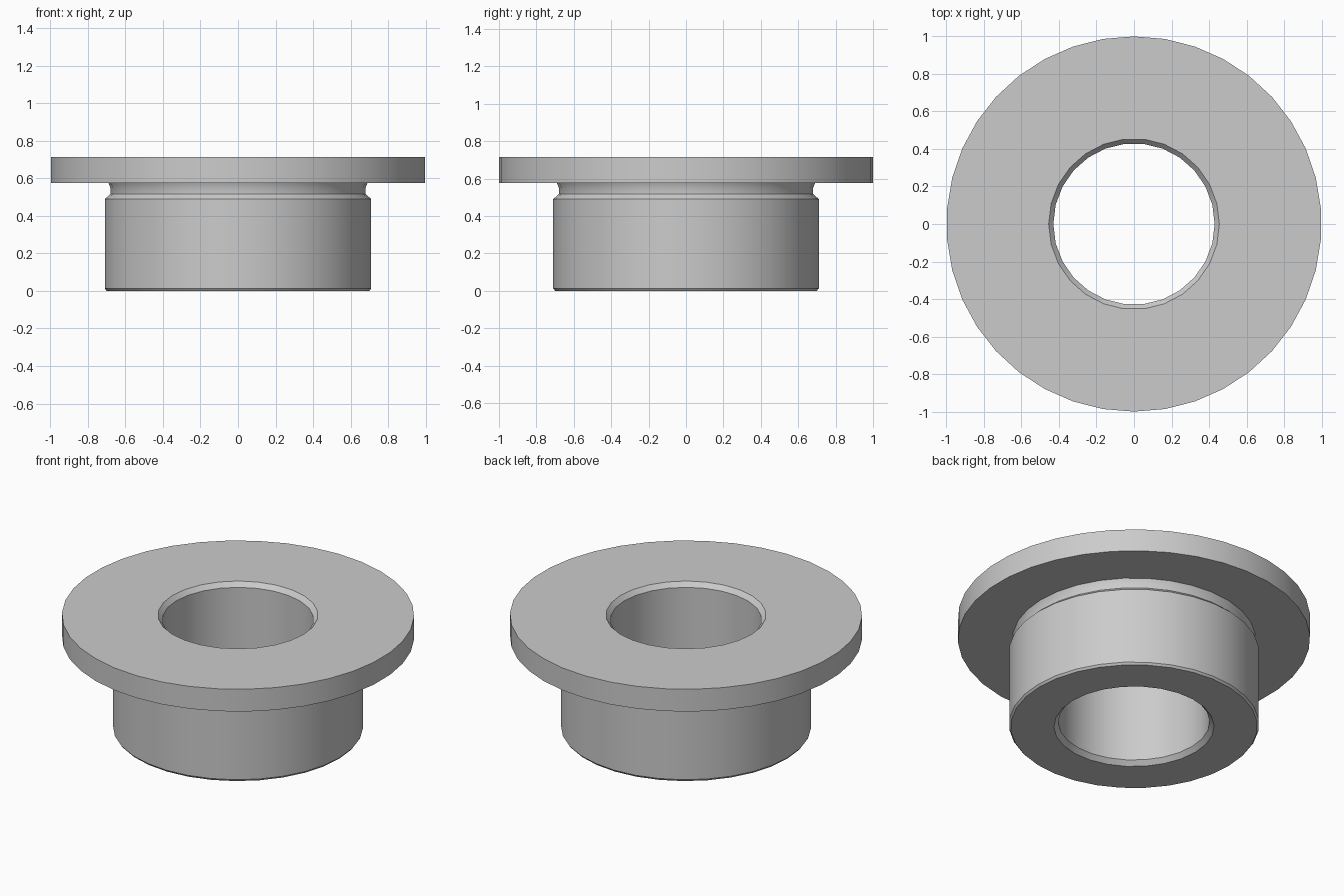
import bpy
import bmesh
from math import cos, sin, pi, radians

cube = bpy.data.objects.get("Cube")
if cube:
    bpy.data.objects.remove(cube, do_unlink=True)

steel = bpy.data.materials.new("grey steel")
steel.use_nodes = True
grey = (0.6, 0.6, 0.6, 1)
steel.diffuse_color = grey
steel.node_tree.nodes["Principled BSDF"].inputs["Base Color"].default_value = grey

bm = bmesh.new()


def lathe(profile, sides, start=0.0):
    """Sweep (radius, z) points round the z axis; return the end edge loops."""
    rings = []
    for r, z in profile:
        angles = [start + 2 * pi * i / sides for i in range(sides)]
        rings.append([bm.verts.new((r * cos(a), r * sin(a), z)) for a in angles])
    for low, high in zip(rings, rings[1:]):
        for i in range(sides):
            j = (i + 1) % sides
            bm.faces.new((low[i], low[j], high[j], high[i]))
    return [[bm.edges.get((ring[i - 1], ring[i])) for i in range(sides)]
            for ring in (rings[0], rings[-1])]


def flat_ring(outer, inner):
    """Fill the flat face between two concentric edge loops."""
    bmesh.ops.triangle_fill(bm, edges=outer + inner, use_beauty=True)


# Sleeve with chamfered foot, shoulder and relief groove
foot, neck = lathe([(0.70, 0), (0.71, 0.013), (0.71, 0.49), (0.68, 0.517),
                    (0.68, 0.55), (0.69, 0.575)], 32)
# Flange rim
under, rim = lathe([(1, 0.575), (1, 0.715)], 38, pi / 2)
# Through bore, chamfered at both ends
bore_foot, bore_top = lathe([(0.455, 0), (0.43, 0.028), (0.43, 0.687),
                             (0.455, 0.715)], 26)
# Flat ring faces joining them
flat_ring(foot, bore_foot)
flat_ring(under, neck)
flat_ring(rim, bore_top)
bmesh.ops.recalc_face_normals(bm, faces=bm.faces[:])

mesh = bpy.data.meshes.new("flanged_bushing")
bm.to_mesh(mesh)
bm.free()
mesh.materials.append(steel)
bushing = bpy.data.objects.new("flanged_bushing", mesh)
bpy.context.collection.objects.link(bushing)

bpy.ops.object.select_all(action="DESELECT")
bushing.select_set(True)
bpy.context.view_layer.objects.active = bushing
bpy.ops.object.shade_smooth_by_angle(angle=radians(25))
